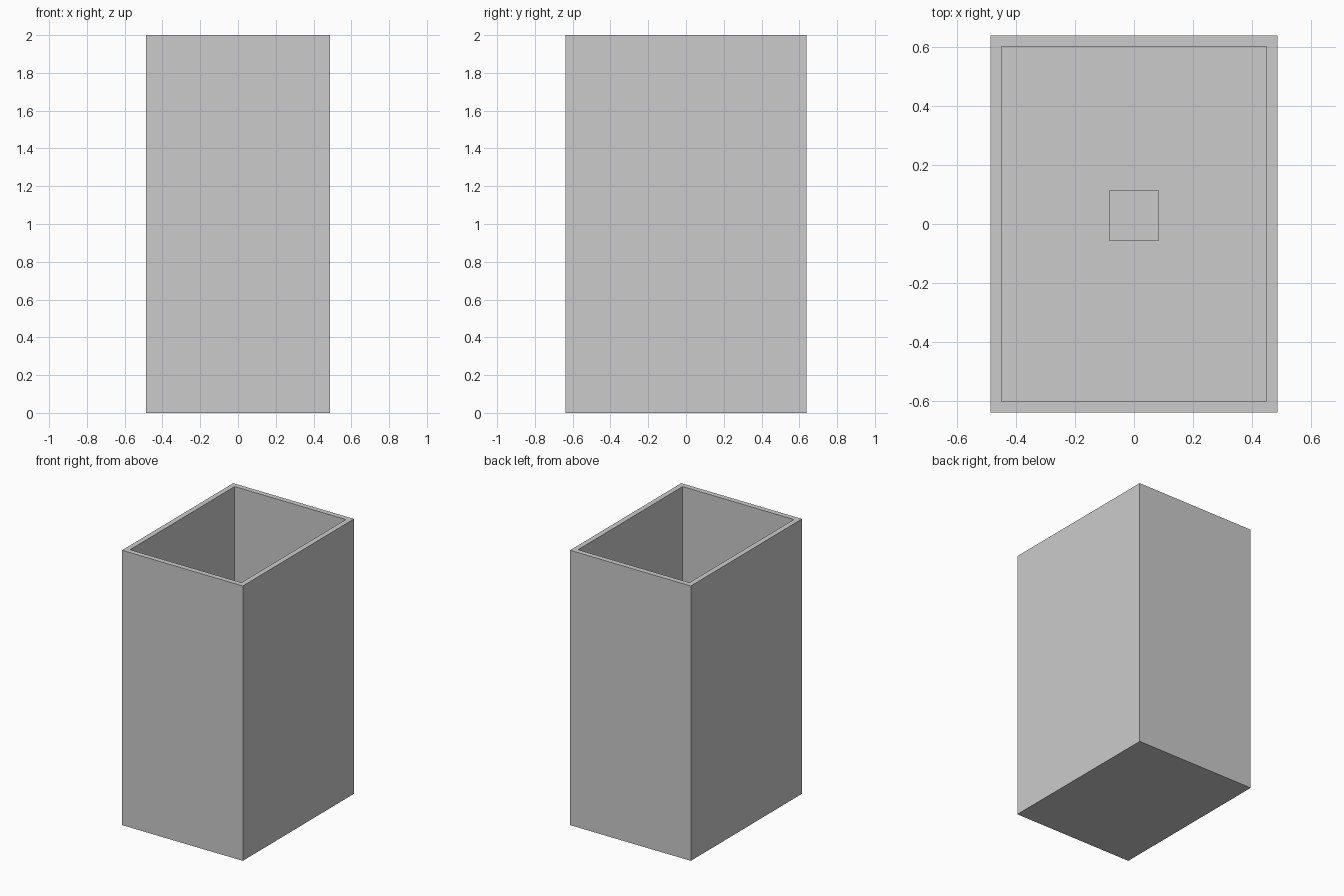
import bpy, bmesh

if "Cube" in bpy.data.objects:
    bpy.data.objects.remove(bpy.data.objects["Cube"])

HX, HY, H, WALL = 0.486, 0.639, 2.0, 0.038


def box(bm, x0, x1, y0, y1, z0, z1):
    geo = bmesh.ops.create_cube(bm, size=1)
    for v in geo["verts"]:
        v.co.x = x1 if v.co.x > 0 else x0
        v.co.y = y1 if v.co.y > 0 else y0
        v.co.z = z1 if v.co.z > 0 else z0


def add_object(name, bm):
    bmesh.ops.recalc_face_normals(bm, faces=bm.faces)
    mesh = bpy.data.meshes.new(name)
    bm.to_mesh(mesh)
    bm.free()
    obj = bpy.data.objects.new(name, mesh)
    bpy.context.collection.objects.link(obj)
    return obj


# Tall open container: inset the top face, then sink it to the floor
bm = bmesh.new()
box(bm, -HX, HX, -HY, HY, 0, H)
top = max(bm.faces, key=lambda f: f.calc_center_median().z)
bmesh.ops.inset_region(bm, faces=[top], thickness=WALL, use_even_offset=True)
inner = bmesh.ops.extrude_discrete_faces(bm, faces=[top])["faces"]
bmesh.ops.translate(bm, verts=inner[0].verts, vec=(0, 0, WALL - H))
add_object("container", bm)

# Small block standing on the inside floor
bm = bmesh.new()
box(bm, -0.084, 0.084, -0.056, 0.114, WALL, WALL + 0.17)
add_object("floor_block", bm)
